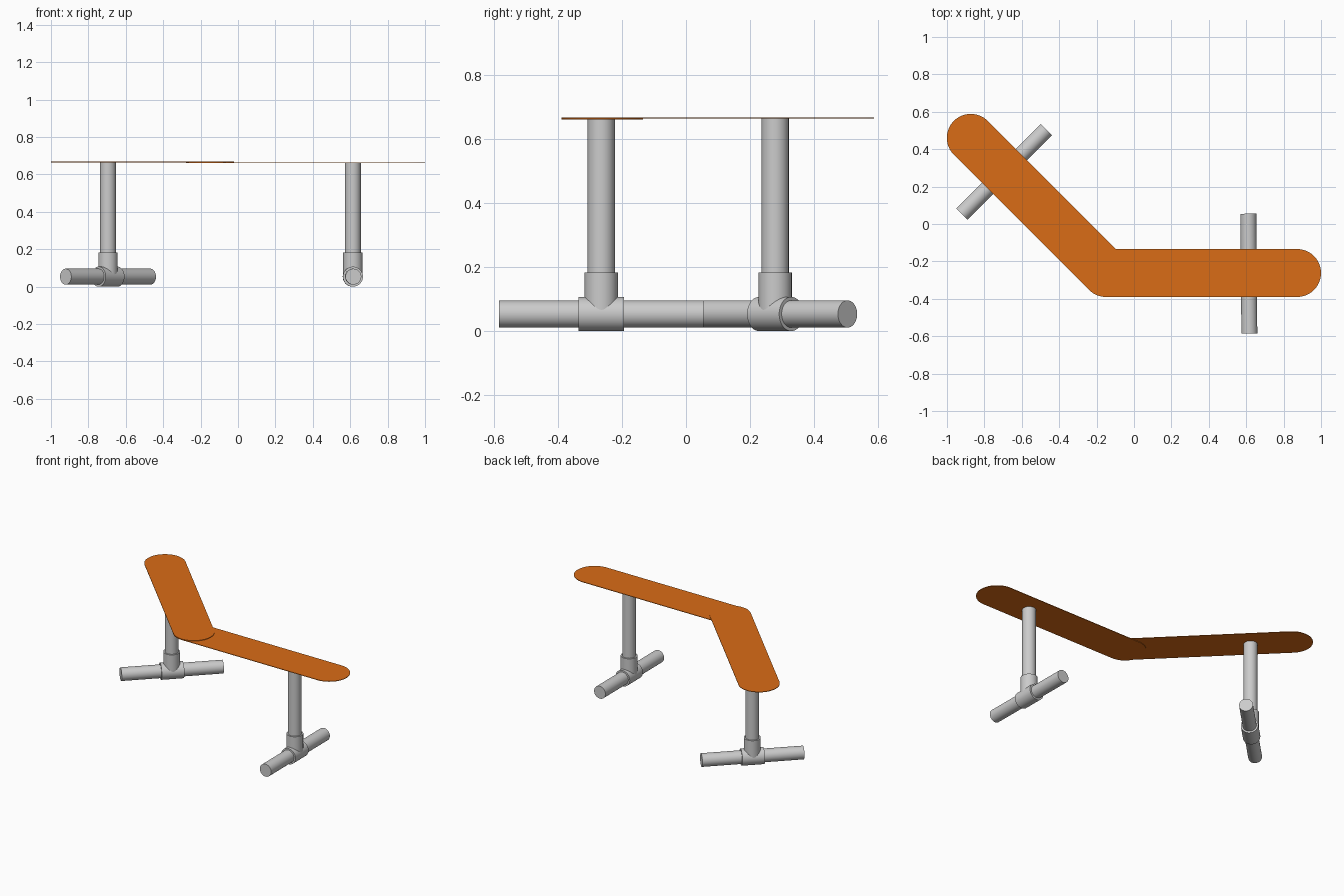
import bpy, bmesh
from math import pi, cos, sin, radians
from mathutils import Vector

if "Cube" in bpy.data.objects:
    bpy.data.objects.remove(bpy.data.objects["Cube"])

PIPE_R, TEE_R, COLLAR_R = 0.0425, 0.0535, 0.052
AXIS_Z = 0.0535
BOARD_R, BOARD_LEN, BOARD_T = 0.128, 1.022, 0.0035
JOINT = Vector((-0.15, -0.262, 0))

orange = bpy.data.materials.new("orange_paint")
orange.diffuse_color = (0.70, 0.15, 0.008, 1)
orange.use_nodes = True
orange.node_tree.nodes["Principled BSDF"].inputs["Base Color"].default_value = orange.diffuse_color


def smooth(ob):
    bpy.ops.object.select_all(action='DESELECT')
    ob.select_set(True)
    bpy.context.view_layer.objects.active = ob
    bpy.ops.object.shade_smooth_by_angle(angle=radians(30))


def rod(name, a, b, radius):
    a, b = Vector(a), Vector(b)
    d = b - a
    bpy.ops.mesh.primitive_cylinder_add(
        vertices=48, radius=radius, depth=d.length, location=(a + b) / 2,
        rotation=d.to_track_quat('Z', 'Y').to_euler())
    ob = bpy.context.object
    ob.name = name
    smooth(ob)


def board(name, angle, z):
    # flat plank with two round ends, starting at the shared joint
    n = 32
    pts = [(BOARD_LEN + BOARD_R * cos(t), BOARD_R * sin(t))
           for t in (-pi / 2 + pi * i / n for i in range(n + 1))]
    pts += [(BOARD_R * cos(t), BOARD_R * sin(t))
            for t in (pi / 2 + pi * i / n for i in range(n + 1))]
    bm = bmesh.new()
    face = bm.faces.new([bm.verts.new((x, y, 0)) for x, y in pts])
    ext = bmesh.ops.extrude_face_region(bm, geom=[face])
    bmesh.ops.translate(bm, vec=(0, 0, BOARD_T),
                        verts=[v for v in ext["geom"] if isinstance(v, bmesh.types.BMVert)])
    bmesh.ops.recalc_face_normals(bm, faces=bm.faces)
    me = bpy.data.meshes.new(name)
    bm.to_mesh(me)
    bm.free()
    me.materials.append(orange)
    ob = bpy.data.objects.new(name, me)
    ob.location = (JOINT.x, JOINT.y, z)
    ob.rotation_euler.z = angle
    bpy.context.collection.objects.link(ob)
    smooth(ob)


def leg(side, x, y, angle, top):
    # foot pipe, tee fitting and upright post
    c = Vector((x, y, AXIS_Z))
    d = Vector((cos(angle), sin(angle), 0))
    rod(side + "_foot_pipe", c - d * 0.32, c + d * 0.32, PIPE_R)
    rod(side + "_tee_sleeve", c - d * 0.071, c + d * 0.071, TEE_R)
    rod(side + "_tee_collar", c, (x, y, 0.183), COLLAR_R)
    rod(side + "_post", c, (x, y, top), PIPE_R)


# two planks, the angled one resting on the straight one
LOW = 0.6615
HIGH = LOW + BOARD_T
board("straight_bench_board", 0, LOW)
board("angled_bench_board", radians(135), HIGH)

# one support under each plank
leg("right", 0.614, -0.265, radians(90.5), LOW)
leg("left", -0.695, 0.279, radians(45), HIGH)
